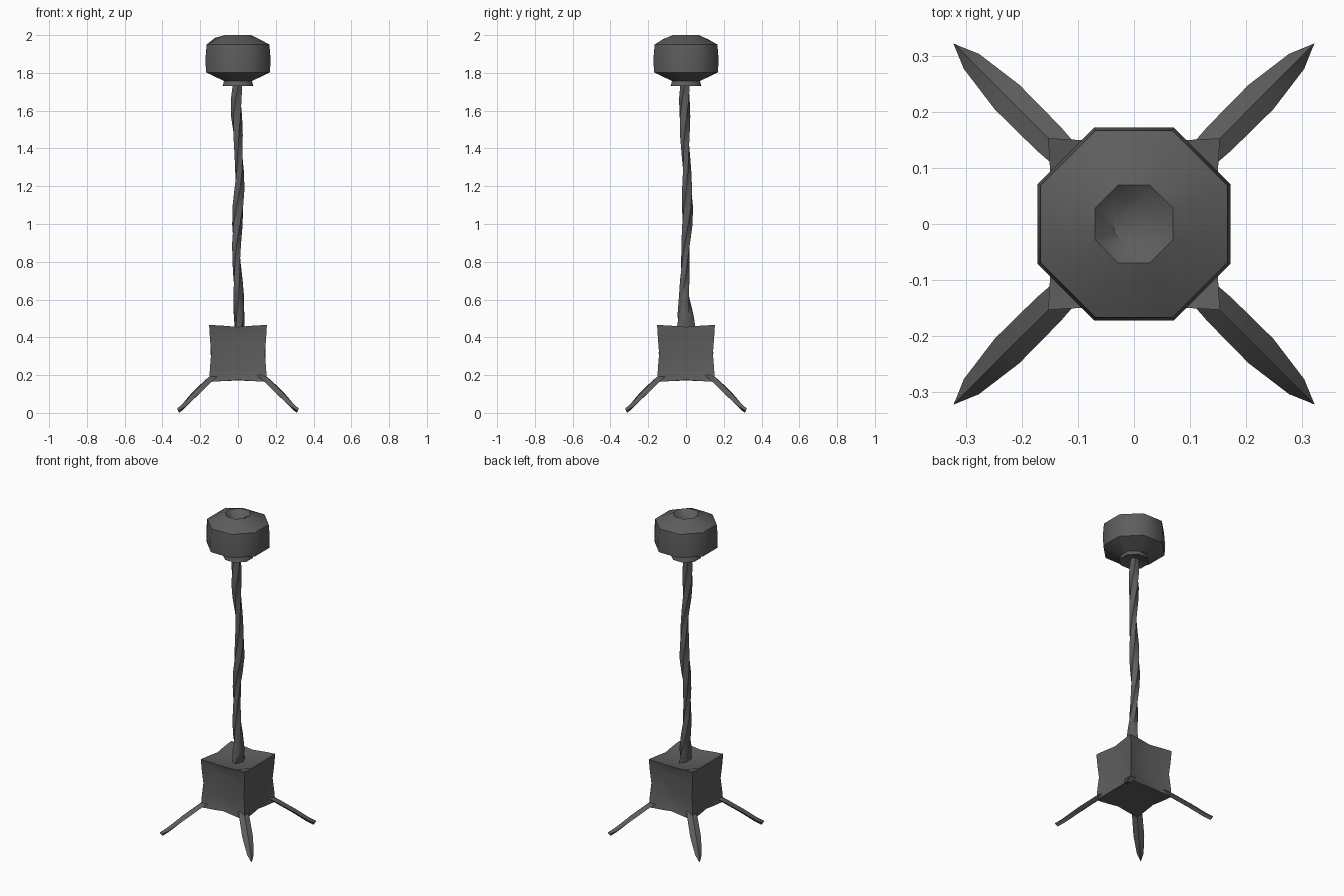
import bpy, bmesh, math, random
from mathutils import Vector

random.seed(4)
old = bpy.data.objects.get("Cube")
if old:
    bpy.data.objects.remove(old)

grey = bpy.data.materials.new("dark grey stone")
grey.use_nodes = True
colour = (0.11, 0.11, 0.11, 1)
grey.diffuse_color = colour
grey.node_tree.nodes["Principled BSDF"].inputs["Base Color"].default_value = colour


def finish(bm, name, angle=50):
    bmesh.ops.recalc_face_normals(bm, faces=bm.faces)
    mesh = bpy.data.meshes.new(name)
    bm.to_mesh(mesh)
    bm.free()
    obj = bpy.data.objects.new(name, mesh)
    bpy.context.collection.objects.link(obj)
    mesh.materials.append(grey)
    bpy.ops.object.select_all(action='DESELECT')
    obj.select_set(True)
    bpy.context.view_layer.objects.active = obj
    bpy.ops.object.shade_smooth_by_angle(angle=math.radians(angle))
    return obj


def loft(name, rings, angle=50):
    """Skin a list of equal-length point rings and close both ends."""
    bm = bmesh.new()
    loops = [[bm.verts.new(p) for p in ring] for ring in rings]
    n = len(loops[0])
    for a, b in zip(loops, loops[1:]):
        for i in range(n):
            j = (i + 1) % n
            bm.faces.new((a[i], a[j], b[j], b[i]))
    bm.faces.new(loops[0])
    bm.faces.new(loops[-1])
    return finish(bm, name, angle)


# Base block: a cube with dented faces and a small knob in each side
half, mid = 0.153, 0.315
bm = bmesh.new()
bmesh.ops.create_cube(bm, size=2)
bmesh.ops.subdivide_edges(bm, edges=bm.edges[:], cuts=3, use_grid_fill=True)
for v in bm.verts:
    p = v.co.copy()
    ranked = sorted(range(3), key=lambda k: -abs(p[k]))
    main, second, third = ranked
    a, b = abs(p[second]), abs(p[third])
    if a < 0.9:
        # Ring of dents around a raised centre
        depth = 0.05 if a < 0.1 else 0.13 + random.uniform(-0.08, 0.08)
        if main == 2:
            depth = 0.16 if p.z > 0 else 0.05
        v.co[main] *= 1 - depth
    elif b < 0.6:
        # Edge middles worn inward, the corners left sharp
        for k in (main, second):
            v.co[k] *= 1 - (0.07 if b < 0.1 else 0.03)
    v.co = Vector((v.co.x * half, v.co.y * half, mid + v.co.z * 0.151))
finish(bm, "base_block", 60)

# Stem: a thin twisted square rod with a flared foot
rings = []
steps = 14
for i in range(steps + 1):
    t = i / steps
    z = 0.42 + 1.34 * t
    cx = 0.008 * math.sin(11 * t + 1)
    cy = -0.008 * math.sin(9 * t)
    r = 0.027 + 0.004 * math.sin(16 * t)
    flare = 0.03 * max(0, 1 - t * 7)
    ring = []
    for k in range(5):
        a = math.tau * k / 5 + 0.45 * i
        ring.append((cx + r * math.cos(a), cy + (r + flare) * math.sin(a), z))
    rings.append(ring)
loft("stem", rings, 70)

# Head: an eight-sided pod with a crumpled, hollowed crown
profile = [(0.04, 1.745), (0.088, 1.73), (0.08, 1.757), (0.184, 1.803),
           (0.186, 1.88), (0.18, 1.95), (0.14, 1.978), (0.075, 2.0), (0.04, 1.975)]
rings = []
for r, z in profile:
    crown = 1.96 < z < 1.99
    ring = []
    for k in range(8):
        a = math.tau * (k + 0.5) / 8
        dz = random.uniform(-0.014, 0.008) if crown else 0
        s = r * (1 + (random.uniform(-0.1, 0.06) if crown else 0))
        ring.append((s * math.cos(a), s * math.sin(a), z + dz))
    rings.append(ring)
loft("head", rings, 50)

# Legs: four thin blades splayed along the diagonals
stations = [(0.16, 0.205, 0.026), (0.215, 0.175, 0.03), (0.32, 0.102, 0.031),
            (0.41, 0.034, 0.019), (0.447, 0.012, 0.003)]
names = {(1, -1): "front_left_leg", (-1, -1): "front_right_leg",
         (1, 1): "back_left_leg", (-1, 1): "back_right_leg"}
for (sx, sy), name in names.items():
    out = Vector((sx, sy, 0)).normalized()
    side = Vector((-out.y, out.x, 0))
    rings = []
    for s, z, w in stations:
        c = out * s + Vector((0, 0, z))
        up = (out * 0.6 + Vector((0, 0, 0.8))) * 0.014
        rings.append([c + side * w, c + up, c - side * w, c - up])
    loft(name, rings, 40)
